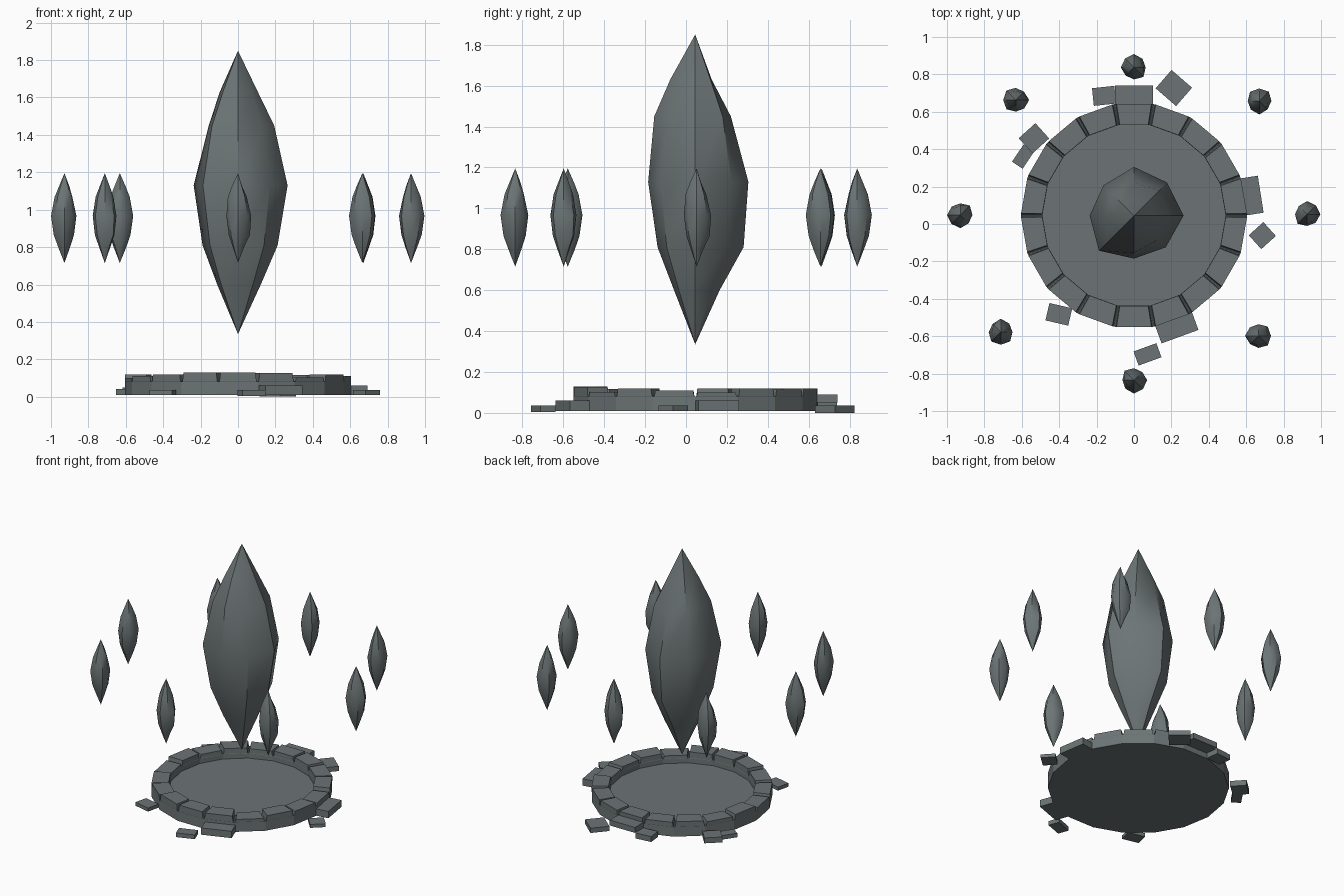
import bpy, bmesh, math
from mathutils import Matrix, Vector

if "Cube" in bpy.data.objects:
    bpy.data.objects.remove(bpy.data.objects["Cube"])

CY = 0.046      # y of the circle's centre
SIDES = 18

stone = bpy.data.materials.new("slate grey")
stone.diffuse_color = (0.15, 0.175, 0.177, 1)
stone.use_nodes = True
stone.node_tree.nodes["Principled BSDF"].inputs["Base Color"].default_value = stone.diffuse_color


def finish(bm, name, smooth=None):
    bmesh.ops.recalc_face_normals(bm, faces=bm.faces)
    me = bpy.data.meshes.new(name)
    bm.to_mesh(me)
    bm.free()
    me.materials.append(stone)
    ob = bpy.data.objects.new(name, me)
    bpy.context.collection.objects.link(ob)
    if smooth:
        bpy.ops.object.select_all(action='DESELECT')
        bpy.context.view_layer.objects.active = ob
        ob.select_set(True)
        bpy.ops.object.shade_smooth_by_angle(angle=math.radians(smooth))
    return ob


def loft(bm, rings):
    """Closed solid through rings of equal vertex count."""
    vs = [[bm.verts.new(p) for p in r] for r in rings]
    n = len(vs[0])
    for a, b in zip(vs, vs[1:]):
        for i in range(n):
            j = (i + 1) % n
            bm.faces.new((a[i], a[j], b[j], b[i]))
    bm.faces.new(vs[0])
    bm.faces.new(vs[-1])


# Irregular crystal: radius in eight directions, scaled at each level
RADII = [.265, .25, .26, .23, .237, .265, .23, .24]
LEVELS = [
    (0.60, [.46, .48, .46, .47, .47, .48, .45, .47]),
    (0.81, [.80, .82, .91, .83, .80, .80, .80, .82]),
    (1.13, [1, 1, 1, 1, 1, 1, 1, 1]),
    (1.45, [.73, .76, .67, .74, .66, .74, .87, .76]),
    (1.63, [.40, .42, .31, .42, .41, .43, .53, .42]),
]
Z_LOW, Z_HIGH = 0.335, 1.85


def crystal(name, x, y, z0, width, height, turn):
    bm = bmesh.new()

    def place(px, py, pz):
        p = Matrix.Rotation(turn, 3, 'Z') @ Vector((px * width, py * width, 0))
        return (x + p.x, y + p.y, z0 + (pz - Z_LOW) * height)

    low = bm.verts.new(place(0, 0, Z_LOW))
    high = bm.verts.new(place(0, 0, Z_HIGH))
    rings = []
    for z, factors in LEVELS:
        ring = []
        for i, (r, f) in enumerate(zip(RADII, factors)):
            a = i * math.pi / 4
            ring.append(bm.verts.new(place(r * f * math.cos(a), r * f * math.sin(a), z)))
        rings.append(ring)
    for i in range(8):
        j = (i + 1) % 8
        bm.faces.new((low, rings[0][j], rings[0][i]))
        bm.faces.new((high, rings[-1][i], rings[-1][j]))
        for a, b in zip(rings, rings[1:]):
            bm.faces.new((a[i], a[j], b[j], b[i]))
    finish(bm, name, 40)


# Large crystal and the eight small ones floating around it
crystal("large_crystal", 0, 0.045, Z_LOW, 1, 1, 0)
SMALL = [(0.925, 0.052), (0.67, 0.657), (0, 0.837), (-0.632, 0.663),
         (-0.928, 0.048), (-0.712, -0.578), (0, -0.835), (0.665, -0.598)]
for i, (x, y) in enumerate(SMALL):
    crystal(f"small_crystal_{i + 1}", x, y, 0.715, 0.27, 0.317, i * math.pi / 4)


def polar(r, a, z):
    return (r * math.cos(a), CY + r * math.sin(a), z)


# Floor of the stone circle
bm = bmesh.new()
loft(bm, [[polar(0.492, i * math.tau / SIDES, z) for i in range(SIDES)] for z in (0.01, 0.045)])
finish(bm, "circle_floor")

# Rim stones, joined below and notched apart at the top
HEIGHTS = [.10, .12, .115, .12, .12, .115, .12, .11, .12,
           .10, .11, .118, .13, .13, .126, .102, .12, .11]
bm = bmesh.new()
step = math.tau / SIDES
for k, h in enumerate(HEIGHTS):
    rings = []
    for z, gap in ((0.01, 0), (0.08, 0), (0.082, 0.010), (h, 0.019)):
        a, b = k * step + gap, (k + 1) * step - gap
        rings.append([polar(0.49, a, z), polar(0.604, a, z),
                      polar(0.604, b, z), polar(0.49, b, z)])
    loft(bm, rings)
finish(bm, "rim_stones")

# Fallen blocks: centre x, y, size x, y, bottom, top, turn in degrees
BLOCKS = [
    (0.00, 0.69, 0.205, 0.10, 0.05, 0.09, 0),
    (-0.16, 0.685, 0.12, 0.095, 0.01, 0.05, 6),
    (0.213, 0.727, 0.145, 0.13, 0.00, 0.035, -41),
    (-0.535, 0.458, 0.12, 0.11, 0.01, 0.05, 42),
    (-0.593, 0.36, 0.11, 0.068, 0.01, 0.04, 56),
    (0.63, 0.152, 0.096, 0.20, 0.01, 0.06, 9),
    (0.686, -0.062, 0.105, 0.10, 0.01, 0.035, 42),
    (-0.402, -0.483, 0.125, 0.095, 0.01, 0.036, -13),
    (0.228, -0.553, 0.21, 0.105, 0.01, 0.06, 20),
    (0.072, -0.697, 0.13, 0.08, 0.005, 0.036, 20),
]
for i, (x, y, sx, sy, z0, z1, turn) in enumerate(BLOCKS):
    bm = bmesh.new()
    m = (Matrix.Translation((x, y, (z0 + z1) / 2))
         @ Matrix.Rotation(math.radians(turn), 4, 'Z')
         @ Matrix.Diagonal((sx, sy, z1 - z0, 1)))
    bmesh.ops.create_cube(bm, size=1, matrix=m)
    finish(bm, f"fallen_block_{i + 1}")
